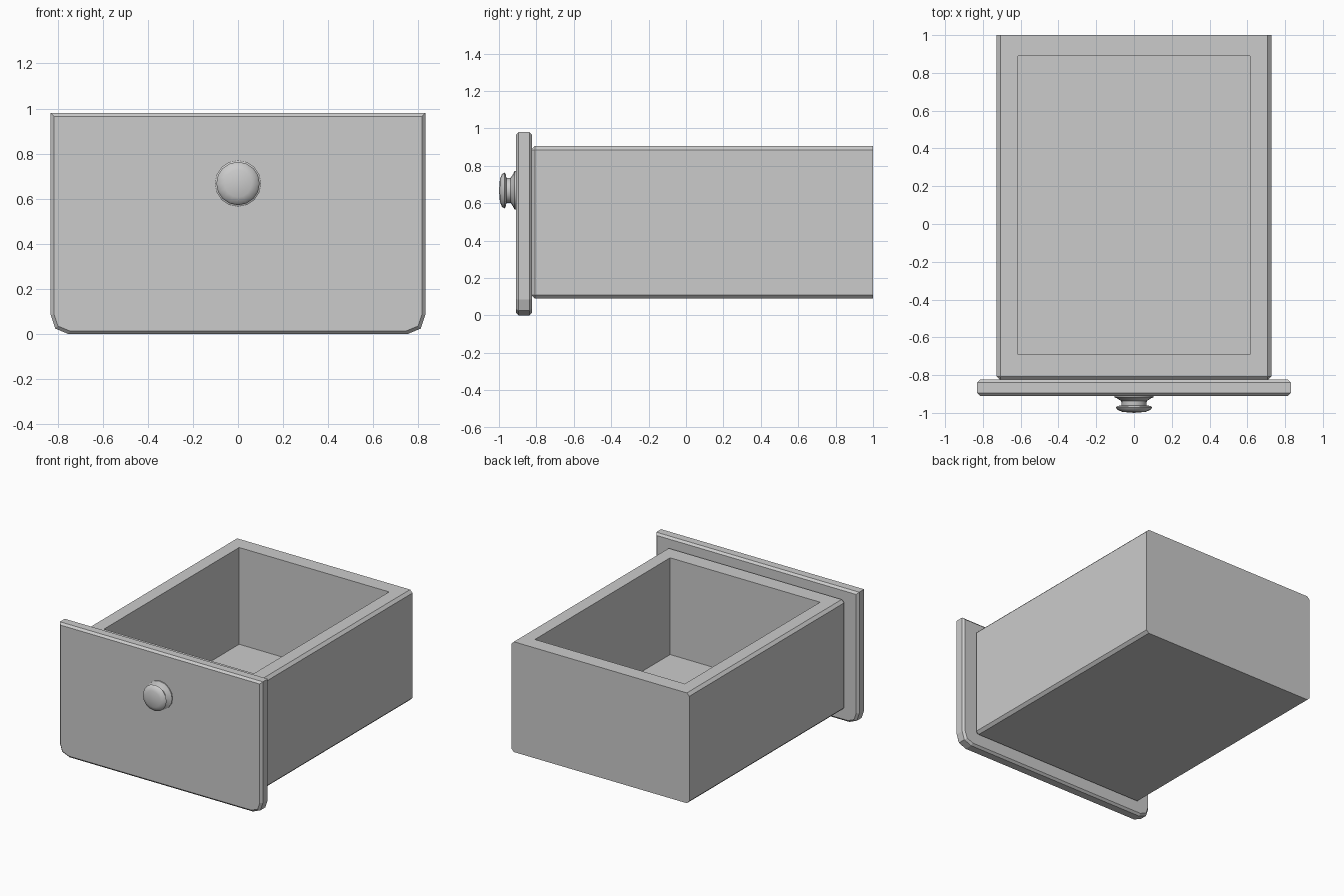
import bpy, bmesh, math
from mathutils import Matrix, Vector

if "Cube" in bpy.data.objects:
    bpy.data.objects.remove(bpy.data.objects["Cube"])


def finish(bm, name):
    bmesh.ops.recalc_face_normals(bm, faces=bm.faces)
    mesh = bpy.data.meshes.new(name)
    bm.to_mesh(mesh)
    bm.free()
    obj = bpy.data.objects.new(name, mesh)
    bpy.context.collection.objects.link(obj)
    return obj


# Drawer box: chamfered everywhere except around the back face
X, Y0, Y1, Z0, Z1 = 0.727, -0.828, 1.0, 0.09, 0.905
bm = bmesh.new()
bmesh.ops.create_cube(bm, size=1, matrix=Matrix.Translation((0, (Y0 + Y1) / 2, (Z0 + Z1) / 2))
                      @ Matrix.Diagonal((2 * X, Y1 - Y0, Z1 - Z0, 1)))
edges = [e for e in bm.edges if any(v.co.y < 0 for v in e.verts)]
bmesh.ops.bevel(bm, geom=edges, offset=0.02, segments=1, affect='EDGES')

# Hollow: inset the top face to the opening, then sink it to the floor
bm.faces.ensure_lookup_table()
top = max(bm.faces, key=lambda f: f.calc_center_median().z)
bmesh.ops.inset_region(bm, faces=[top], thickness=0.1)
for v in top.verts:
    v.co.x = math.copysign(0.613, v.co.x)
    v.co.y = 0.889 if v.co.y > 0 else -0.69
floor = bmesh.ops.extrude_discrete_faces(bm, faces=[top])["faces"][0]
for v in floor.verts:
    v.co.z = 0.19
finish(bm, "drawer_box")

# Front panel: rounded lower corners, chamfered front and back rims
half = [(0.75, 0.0), (0.81, 0.025), (0.83, 0.085), (0.83, 0.98)]
outline = half + [(-x, z) for x, z in reversed(half)]
bm = bmesh.new()
face = bm.faces.new([bm.verts.new((x, -0.91, z)) for x, z in outline])
ext = bmesh.ops.extrude_face_region(bm, geom=[face])["geom"]
bmesh.ops.translate(bm, vec=(0, 0.087, 0), verts=[g for g in ext if isinstance(g, bmesh.types.BMVert)])
bmesh.ops.recalc_face_normals(bm, faces=bm.faces)
rims = [e for e in bm.edges if abs(e.verts[0].co.y - e.verts[1].co.y) < 1e-4]
bmesh.ops.bevel(bm, geom=rims, offset=0.015, segments=1, affect='EDGES')
finish(bm, "front_panel")

# Knob: lathe profile of (radius, y), turned about the y axis
profile = [(0.0, -0.905), (0.103, -0.905), (0.103, -0.917), (0.088, -0.924), (0.068, -0.937),
           (0.066, -0.96), (0.088, -0.964), (0.096, -0.971), (0.088, -0.984), (0.06, -0.995), (0.0, -1.0)]
centre = Vector((0, 0, 0.668))
bm = bmesh.new()
verts = [bm.verts.new(centre + Vector((r, y, 0))) for r, y in profile]
edges = [bm.edges.new(pair) for pair in zip(verts, verts[1:])]
bmesh.ops.spin(bm, geom=verts + edges, cent=centre, axis=(0, 1, 0),
               angle=2 * math.pi, steps=16, use_duplicate=False)
bmesh.ops.remove_doubles(bm, verts=bm.verts, dist=1e-4)
knob = finish(bm, "knob")
bpy.ops.object.select_all(action='DESELECT')
knob.select_set(True)
bpy.context.view_layer.objects.active = knob
bpy.ops.object.shade_smooth_by_angle(angle=math.radians(40))
